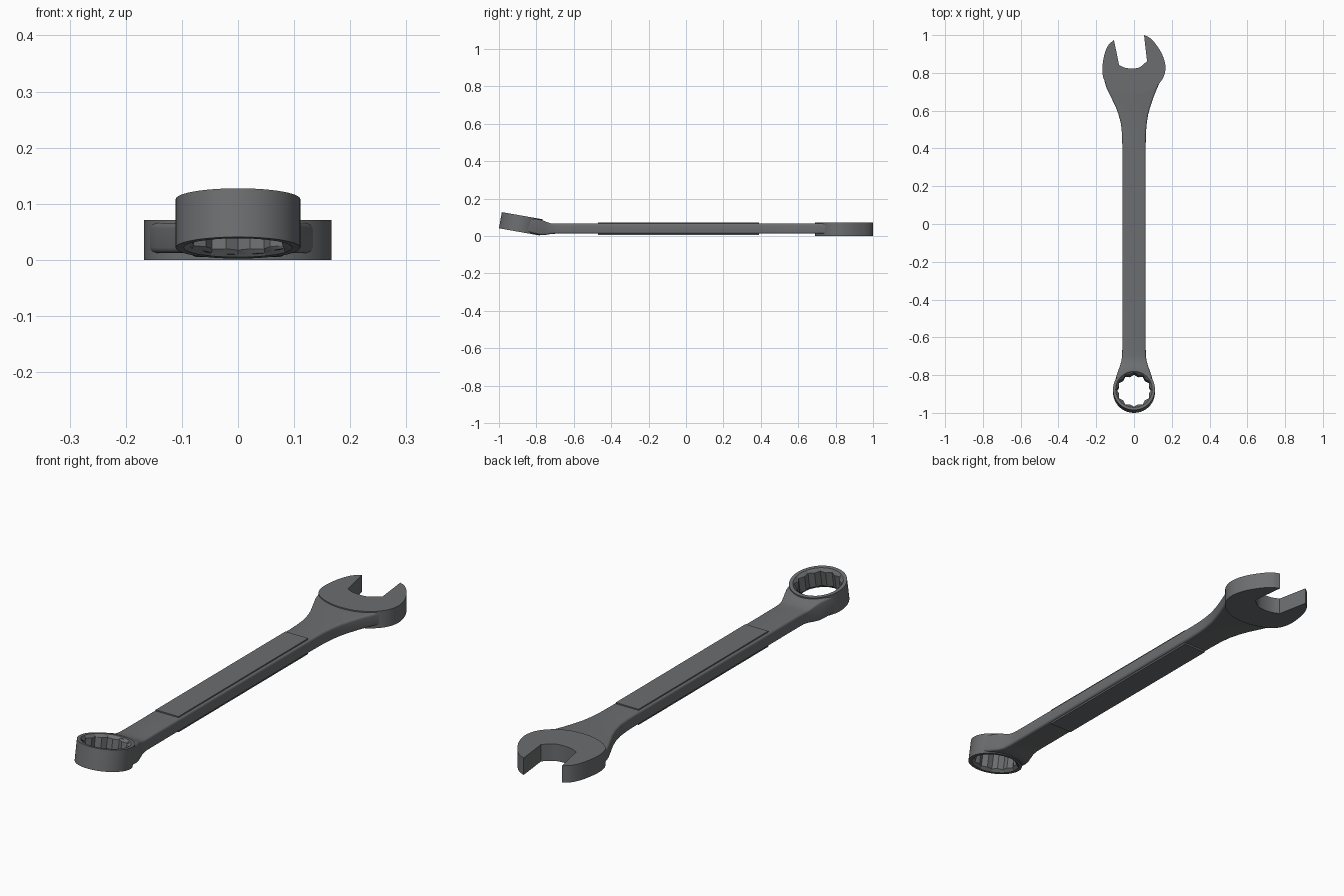
import bpy, bmesh, math
from mathutils import Vector, Matrix

if "Cube" in bpy.data.objects:
    bpy.data.objects.remove(bpy.data.objects["Cube"])

steel = bpy.data.materials.new("dark steel")
steel.diffuse_color = (0.15, 0.155, 0.16, 1)
steel.use_nodes = True
steel.node_tree.nodes["Principled BSDF"].inputs["Base Color"].default_value = steel.diffuse_color


def make(name, bm):
    bmesh.ops.recalc_face_normals(bm, faces=bm.faces)
    me = bpy.data.meshes.new(name)
    bm.to_mesh(me)
    bm.free()
    ob = bpy.data.objects.new(name, me)
    bpy.context.collection.objects.link(ob)
    me.materials.append(steel)
    return ob


def activate(ob):
    bpy.ops.object.select_all(action='DESELECT')
    ob.select_set(True)
    bpy.context.view_layer.objects.active = ob


def smooth(ob):
    activate(ob)
    bpy.ops.object.shade_smooth_by_angle(angle=math.radians(30))


def loft(name, rings):
    """Skin a list of equally long closed rings and cap both ends."""
    bm = bmesh.new()
    vs = [[bm.verts.new(p) for p in r] for r in rings]
    n = len(vs[0])
    for a, b in zip(vs, vs[1:]):
        for i in range(n):
            j = (i + 1) % n
            bm.faces.new((a[i], a[j], b[j], b[i]))
    bm.faces.new(vs[0])
    bm.faces.new(vs[-1])
    return make(name, bm)


def spline(pts, steps=4):
    """Catmull-Rom curve through the points."""
    p = [Vector(q) for q in pts]
    p = [2 * p[0] - p[1]] + p + [2 * p[-1] - p[-2]]
    out = []
    for a, b, c, d in zip(p, p[1:], p[2:], p[3:]):
        for k in range(steps):
            t = k / steps
            out.append(0.5 * (2 * b + (c - a) * t + (2 * a - 5 * b + 4 * c - d) * t * t
                              + (3 * b - a - 3 * c + d) * t ** 3))
    return out + [p[-2]]


def circle(r, z, n, r2=None):
    return [((r2 if r2 and i % 2 else r) * math.cos(2 * math.pi * i / n),
             (r2 if r2 and i % 2 else r) * math.sin(2 * math.pi * i / n), z) for i in range(n)]


def section(y, left, right, z0, z1, c=0.01):
    """Rectangle in the xz plane with rounded corners."""
    pts = []
    for k, (x, z) in enumerate([(right - c, z1 - c), (left + c, z1 - c),
                                (left + c, z0 + c), (right - c, z0 + c)]):
        for s in range(5):
            a = math.pi / 2 * (k + s / 4)
            pts.append((x + c * math.cos(a), y, z + c * math.sin(a)))
    return pts


# Shank: y, left, right, bottom, top - flares into both heads
stations = [
    (-0.85, -0.104, 0.104, 0.022, 0.095), (-0.80, -0.092, 0.092, 0.010, 0.090),
    (-0.775, -0.083, 0.083, 0.005, 0.086), (-0.75, -0.074, 0.074, 0.006, 0.077),
    (-0.725, -0.067, 0.067, 0.010, 0.068), (-0.70, -0.063, 0.063, 0.012, 0.066),
    (-0.66, -0.062, 0.062, 0.012, 0.066), (0.42, -0.062, 0.062, 0.012, 0.066),
    (0.48, -0.064, 0.063, 0.012, 0.066), (0.53, -0.069, 0.067, 0.012, 0.066),
    (0.58, -0.082, 0.075, 0.012, 0.066), (0.62, -0.097, 0.086, 0.012, 0.066),
    (0.67, -0.121, 0.103, 0.012, 0.066), (0.72, -0.145, 0.123, 0.012, 0.066),
    (0.755, -0.156, 0.138, 0.012, 0.066), (0.79, -0.162, 0.154, 0.012, 0.066)]
shank = loft("shank", [section(*s) for s in stations])

# Ring end, tilted upwards
tilt = Matrix.Translation((0, -0.883, 0.065)) @ Matrix.Rotation(math.radians(-10), 4, 'X')
H = 0.044
ring = loft("ring_head", [circle(0.111, -H, 80), circle(0.111, H, 80)])
ring.data.transform(tilt)

# Twelve-point socket with flared mouths, cut from ring and shank
cutter = loft("socket_cutter", [
    circle(0.097, -0.08, 24), circle(0.097, -H, 24), circle(0.092, 0.012 - H, 24, 0.081),
    circle(0.092, H - 0.012, 24, 0.081), circle(0.097, H, 24), circle(0.097, 0.08, 24)])
cutter.data.transform(tilt)
cutter.hide_render = True
for ob in (ring, shank):
    m = ob.modifiers.new("socket", 'BOOLEAN')
    m.operation, m.solver, m.object = 'DIFFERENCE', 'EXACT', cutter
    activate(ob)
    bpy.ops.object.modifier_apply(modifier=m.name)
bpy.data.objects.remove(cutter)

# Open jaw head
outer = spline([(0.053, 1.0), (0.08, 0.988), (0.111, 0.958), (0.148, 0.90), (0.166, 0.84),
                (0.161, 0.79), (0.14, 0.752), (0.105, 0.72), (0.055, 0.697), (0, 0.69),
                (-0.055, 0.695), (-0.11, 0.715), (-0.148, 0.745), (-0.165, 0.785),
                (-0.167, 0.835), (-0.156, 0.90), (-0.135, 0.948), (-0.106, 0.974)])
throat = spline([(-0.079, 0.841), (-0.05, 0.828), (-0.01, 0.823), (0.03, 0.83), (0.069, 0.862)])
jaw = outer + throat
head = loft("open_jaw_head", [[(p.x, p.y, z) for p in jaw] for z in (0, 0.071)])

# Raised grip panels on top and underside
panels = []
for name, z0, z1 in (("top_panel", 0.06, 0.071), ("bottom_panel", 0.005, 0.016)):
    panels.append(loft(name, [[(-0.053, y, z0), (0.053, y, z0), (0.053, y, z1), (-0.053, y, z1)]
                              for y in (-0.47, 0.39)]))

for ob in [shank, ring, head] + panels:
    smooth(ob)
